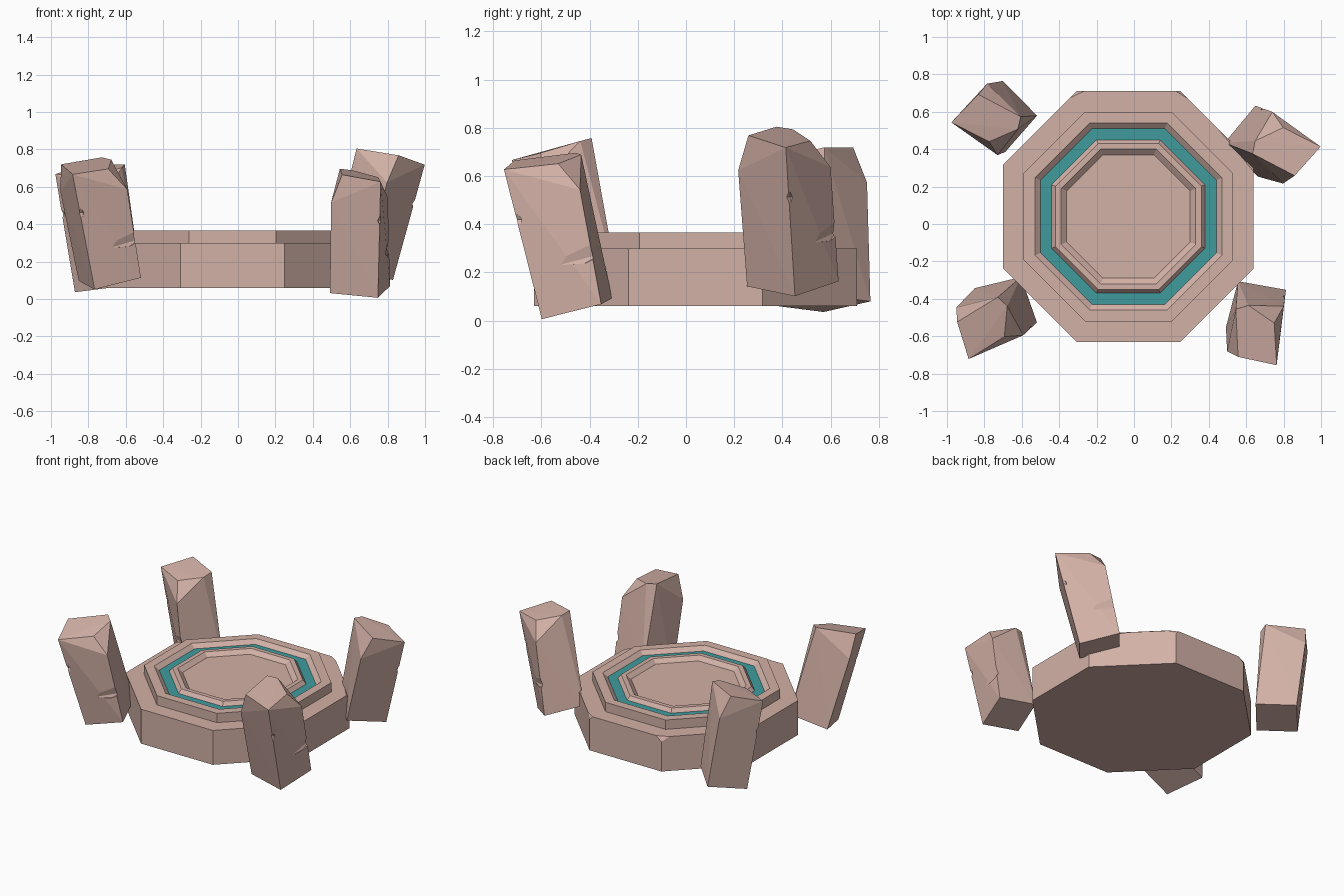
import bpy, bmesh
from math import cos, sin, tan, pi, radians
from mathutils import Vector, Matrix

cube = bpy.data.objects.get("Cube")
if cube:
    bpy.data.objects.remove(cube)


def material(name, rgb):
    m = bpy.data.materials.new(name)
    m.use_nodes = True
    m.diffuse_color = (*rgb, 1)
    m.node_tree.nodes["Principled BSDF"].inputs["Base Color"].default_value = (*rgb, 1)
    return m


stone = material("pink stone", (0.65, 0.44, 0.385))
teal = material("teal inlay", (0.05, 0.33, 0.34))


def add_object(name, mesh):
    ob = bpy.data.objects.new(name, mesh)
    bpy.context.collection.objects.link(ob)
    return ob


def finish(bm, name, mats):
    bmesh.ops.recalc_face_normals(bm, faces=bm.faces[:])
    mesh = bpy.data.meshes.new(name)
    bm.to_mesh(mesh)
    bm.free()
    for m in mats:
        mesh.materials.append(m)
    return add_object(name, mesh)


def hull(name, points):
    bm = bmesh.new()
    for p in points:
        bm.verts.new(p)
    bmesh.ops.convex_hull(bm, input=bm.verts[:])
    bmesh.ops.dissolve_limit(bm, angle_limit=radians(1), verts=bm.verts[:], edges=bm.edges[:])
    return finish(bm, name, [stone])


def octagon(bm, apothem, z):
    # ring of eight corners with sides square to the axes
    r = apothem / cos(pi / 8)
    return [bm.verts.new((r * cos((i + 0.5) * pi / 4), r * sin((i + 0.5) * pi / 4), z))
            for i in range(8)]


def stepped_octagon(profile, bm, inlay=None):
    rings = [octagon(bm, a, z) for a, z in profile]
    bm.faces.new(rings[0])
    bm.faces.new(rings[-1])
    for k, (lo, hi) in enumerate(zip(rings, rings[1:])):
        for i in range(8):
            j = (i + 1) % 8
            f = bm.faces.new((lo[i], lo[j], hi[j], hi[i]))
            f.material_index = int(k == inlay)


CENTRE = Vector((-0.03, 0.04, 0))

# Base block with a few chipped top corners
bm = bmesh.new()
stepped_octagon([(0.67, 0.06), (0.67, 0.3)], bm)
chips = [((-0.29, 0.645, 0.3), (-0.4, 0.85, 0.5)),
         ((0.27, 0.66, 0.3), (0.5, 0.8, 0.5)),
         ((0.62, 0.30, 0.3), (0.6, 0.5, 0.9))]
for point, normal in chips:
    cut = bmesh.ops.bisect_plane(bm, geom=bm.verts[:] + bm.edges[:] + bm.faces[:],
                                 plane_co=point, plane_no=normal, clear_outer=True)
    bmesh.ops.holes_fill(bm, edges=[e for e in bm.edges if e.is_boundary])
finish(bm, "platform_base", [stone]).location = CENTRE

# Raised dais: rim, sunken teal channel, inner rim and sunken floor
TOP, LOW = 0.365, 0.339
bm = bmesh.new()
stepped_octagon([(0.56, 0.295), (0.56, TOP), (0.5, TOP), (0.47, LOW), (0.41, LOW),
                 (0.39, TOP), (0.36, TOP), (0.33, LOW)], bm, inlay=3)
finish(bm, "raised_dais", [stone, teal]).location = CENTRE

# One rough standing stone: square foot, broken top
foot = [(0.18, 0, 0), (0, 0.19, 0), (-0.18, 0, 0), (0, -0.19, 0)]
crown = [(0.165, -0.01, 0.64), (0.01, -0.157, 0.655), (-0.01, -0.205, 0.5),
         (-0.21, -0.03, 0.62), (-0.19, 0.037, 0.61), (-0.03, 0.1, 0.605),
         (-0.05, 0.18, 0.48)]
rough = hull("rough_stone", foot + crown)

# Notches broken out of two of its edges
edge_notch = hull("edge_notch", [(0.145, 0, 0.42), (0.24, -0.08, 0.44), (0.24, 0.08, 0.44),
                                 (0.22, 0, 0.54), (0.22, 0, 0.34)])
ledge_notch = hull("ledge_notch", [(0.09, 0.09, 0.2), (0.01, 0.16, 0.18), (-0.06, 0.2, 0.2),
                                   (0, 0.3, 0.17), (0.15, 0.2, 0.2), (0, 0.2, 0.42)])
for cutter in (edge_notch, ledge_notch):
    cutter.hide_render = True
    mod = rough.modifiers.new("notch", "BOOLEAN")
    mod.operation = "DIFFERENCE"
    mod.solver = "EXACT"
    mod.object = cutter
graph = bpy.context.evaluated_depsgraph_get()
stone_mesh = bpy.data.meshes.new_from_object(rough.evaluated_get(graph))
for ob in (rough, edge_notch, ledge_notch):
    bpy.data.objects.remove(ob)

# Four standing stones: foot centre, turn, and outward lean per unit of height
placements = {
    "front_left_stone": ((0.652, -0.452, 0.05), -58, (0.05, -0.265)),
    "back_left_stone": ((0.656, 0.443, 0.153), 2, (0.3, -0.045)),
    "front_right_stone": ((-0.685, -0.435, 0.105), -119, (-0.19, -0.25)),
    "back_right_stone": ((-0.695, 0.575, 0.07), 182, (-0.19, -0.06)),
}
for name, (spot, turn, lean) in placements.items():
    up = Vector((*lean, 1)).normalized()
    out = Vector((cos(radians(turn)), sin(radians(turn)), 0))
    out = (out - up * out.dot(up)).normalized()
    axes = Matrix((out, up.cross(out), up)).transposed().to_4x4()
    add_object(name, stone_mesh).matrix_world = Matrix.Translation(spot) @ axes
